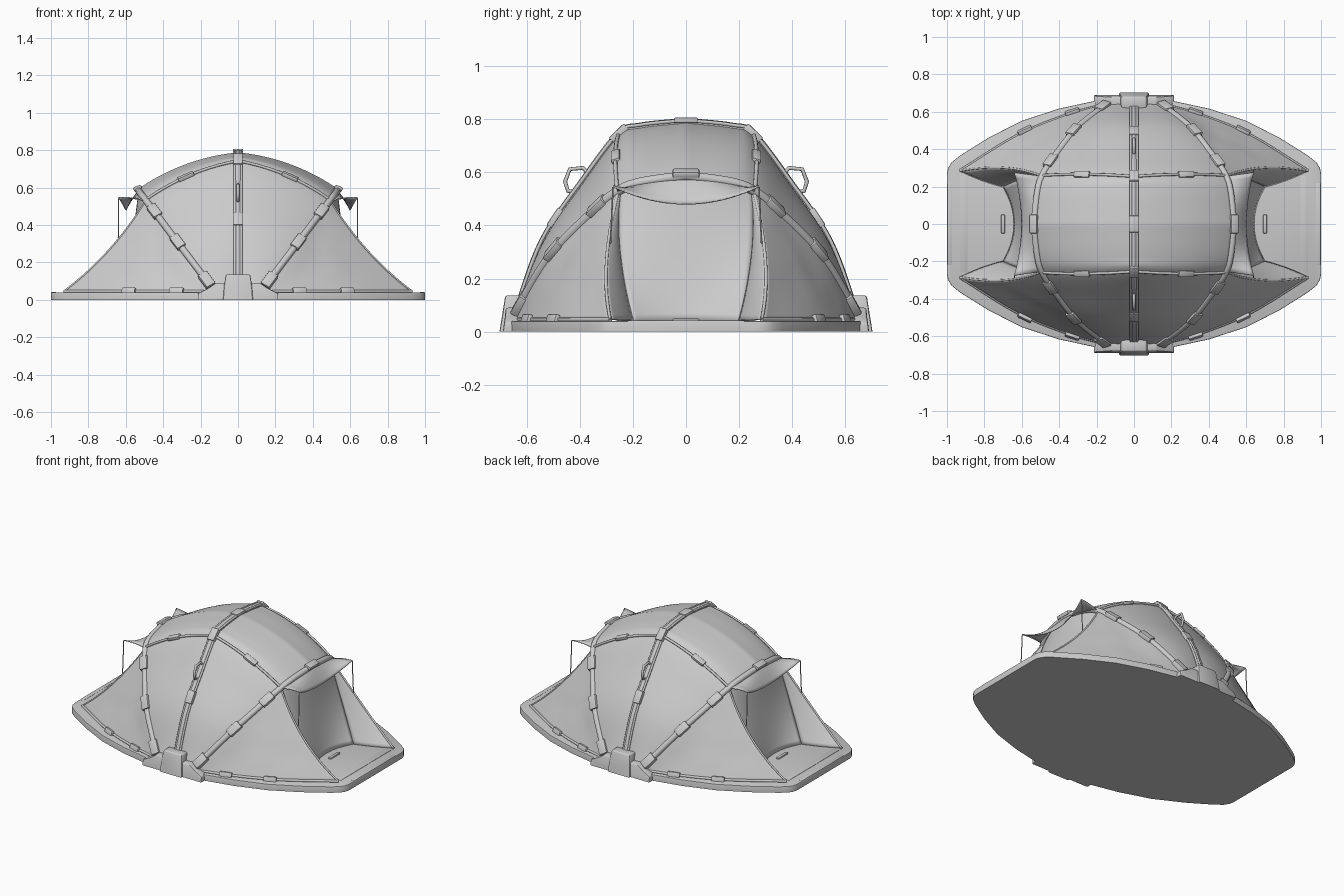
import bpy, bmesh
from mathutils import Vector, Matrix, noise

if "Cube" in bpy.data.objects:
    bpy.data.objects.remove(bpy.data.objects["Cube"])


def finish(ob, smooth=40):
    bpy.context.view_layer.objects.active = ob
    bpy.ops.object.select_all(action='DESELECT')
    ob.select_set(True)
    bpy.ops.object.shade_smooth_by_angle(angle=smooth * 3.14159 / 180)
    return ob


def add_mesh(name, bm):
    bmesh.ops.recalc_face_normals(bm, faces=bm.faces)
    me = bpy.data.meshes.new(name)
    bm.to_mesh(me)
    bm.free()
    ob = bpy.data.objects.new(name, me)
    bpy.context.collection.objects.link(ob)
    return ob


def mirror(ob, x=True, y=True):
    m = ob.modifiers.new("mirror", 'MIRROR')
    m.use_axis = (x, y, False)
    m.merge_threshold = 0.002


def spline(pts, t):
    # Catmull-Rom through pts, t runs over 0..1
    n = len(pts) - 1
    i = min(int(t * n), n - 1)
    f = t * n - i
    P = [Vector(p) for p in pts]
    b, c = P[i], P[i + 1]
    a = P[i - 1] if i else 2 * b - c
    d = P[i + 2] if i + 2 <= n else 2 * c - b
    return 0.5 * (2 * b + (c - a) * f + (2 * a - 5 * b + 4 * c - d) * f * f + (3 * b - a - 3 * c + d) * f ** 3)


def sheet(name, f, nu=30, nv=20, sx=True, sy=True, thick=0.006):
    bm = bmesh.new()
    g = [[bm.verts.new(f(i / nu, j / nv)) for j in range(nv + 1)] for i in range(nu + 1)]
    for i in range(nu):
        for j in range(nv):
            bm.faces.new((g[i][j], g[i + 1][j], g[i + 1][j + 1], g[i][j + 1]))
    bmesh.ops.remove_doubles(bm, verts=bm.verts, dist=1e-5)
    ob = finish(add_mesh(name, bm))
    mirror(ob, sx, sy)
    s = ob.modifiers.new("cloth", 'SOLIDIFY')
    s.thickness, s.offset = thick, 0
    return ob


def tube(name, pts, r, sx=(1,), sy=(1,)):
    for a in sx:
        for b in sy:
            cu = bpy.data.curves.new(name, 'CURVE')
            cu.dimensions = '3D'
            cu.bevel_depth, cu.bevel_resolution, cu.use_fill_caps = r, 2, True
            sp = cu.splines.new('POLY')
            sp.points.add(len(pts) - 1)
            for p, q in zip(sp.points, pts):
                p.co = (q[0] * a, q[1] * b, q[2], 1)
            sp.use_smooth = True
            bpy.context.collection.objects.link(bpy.data.objects.new(name, cu))


def box(name, loc, size, along=(1, 0, 0), out=(0, 0, 1), mx=True, my=True, bevel=0.006):
    x = Vector(along).normalized()
    y = Vector(out).cross(x).normalized()
    z = x.cross(y)
    bm = bmesh.new()
    bmesh.ops.create_cube(bm, size=1, matrix=Matrix.Diagonal((*size, 1)))
    m = Matrix((x, y, z)).transposed().to_4x4()
    m.translation = Vector(loc)
    bm.transform(m)
    bmesh.ops.bevel(bm, geom=bm.edges[:], offset=min(bevel, min(size) * .3), segments=2, affect='EDGES', profile=.5)
    ob = finish(add_mesh(name, bm))
    mirror(ob, mx, my)
    ob.modifiers["mirror"].use_mirror_merge = False


def prism(name, prof, y0, y1, lean):
    bm = bmesh.new()
    f = bm.faces.new([bm.verts.new((x, y0, z)) for x, z in prof])
    r = bmesh.ops.extrude_face_region(bm, geom=[f])
    for v in [e for e in r['geom'] if isinstance(e, bmesh.types.BMVert)]:
        v.co.y = y1
    for v in bm.verts:
        v.co.y -= lean * v.co.z
    bmesh.ops.bevel(bm, geom=[e for e in bm.edges if max(v.co.z for v in e.verts) > .02],
                    offset=.008, segments=2, affect='EDGES', profile=.5)
    mirror(finish(add_mesh(name, bm)), False, True)


# Pole paths, foot to crown; the fourth point is the roof ridge
MID = [(0, y, z) for y, z in ((.64, .05), (.535, .335), (.385, .56), (.25, .737), (.17, .767), (0, .785))]
END = [(.15 + .385 * (z - .08) / .508, y, z) for y, z in
       ((.64, .07), (.51, .285), (.345, .455), (.255, .53), (.17, .563), (0, .588))]
HEM = [(.15, .64, .045), (.35, .585, .045), (.62, .475, .045), (.93, .285, .045)]


def roof(u, v):
    p = spline(MID, u).lerp(spline(END, u), v)
    out = Vector((p.x * .5, p.y * .8, p.z)).normalized()
    return p + out * (.15 * v * (1 - v) * min(1, .25 + u))


def wing(u, v):
    a = spline(END, u * .6)
    p = a.lerp(spline(HEM, u), v)
    k = v * (1 - v) * u
    n = noise.noise(p * 7) * .016 * k * 4 * (1 - u)
    return p + Vector((-.075 * k + n, .12 * k * u + n, -.1 * k))


def arch_top(y):
    z = .582 - .058 * (y / .255) ** 2
    return Vector((.15 + .385 * (z - .08) / .508, y, z))


def door(u, v):
    b = Vector((.64 + .06 * u * u, .2 * u, .042))
    p = b.lerp(arch_top(.255 * u), v)
    k = v * (1 - v)
    return p + Vector((-.06 * k, .08 * k * u, 0))


# Floor slab
quarter = [(1, .27), (.994, .3), (.975, .33), (.93, .366), (.78, .46), (.6, .552), (.4, .617), (.2, .66)]
ring = quarter + [(0, .682)] + [(-x, y) for x, y in quarter[::-1]]
ring += [(-x, -y) for x, y in ring]
bm = bmesh.new()
face = bm.faces.new([bm.verts.new((x, y, 0)) for x, y in ring])
r = bmesh.ops.extrude_face_region(bm, geom=[face])
top = [v for v in r['geom'] if isinstance(v, bmesh.types.BMVert)]
for v in top:
    v.co.z = .04
bmesh.ops.bevel(bm, geom=[e for e in bm.edges if all(v.co.z > .03 for v in e.verts)],
                offset=.005, segments=2, affect='EDGES', profile=.5)
finish(add_mesh("floor_slab", bm), 30)
box("porch_edge_strip", (.985, 0, .022), (.028, .44, .04), my=False, bevel=.004)
box("porch_step", (.91, 0, .039), (.04, .52, .006), my=False, bevel=.002)
box("porch_clip", (.7, 0, .043), (.02, .1, .012), my=False)

# Fabric panels
sheet("roof_panel", roof, 50, 20)
sheet("side_wing", wing, 36, 24)
sheet("door_panel", lambda u, v: door(u * 2 - 1, v), 24, 20, True, False)
sheet("porch_inner_wall", lambda u, v: wing(1, v).lerp(door(1, 1 - v), u)
      + Vector((0, -.03 * u * (1 - u), 0)), 8, 24)


def awning(u, v):
    y = u * 2 - 1
    tip = Vector((.6 + .04 * y * y, .275 * y, .48 + .068 * y * y))
    return arch_top(.255 * y).lerp(tip, v) + Vector((0, 0, .03 * v * (1 - v)))


sheet("awning", awning, 20, 8, True, False)
tube("awning_cord", [(.638, .275, .545), (.64, .285, .33)], .003, (1, -1), (1, -1))

# Bent poles
both = (1, -1)
N = 40


def full(pts):
    half = [spline(pts, i / N) for i in range(N + 1)]
    return half + [Vector((p.x, -p.y, p.z)) for p in half[-2::-1]]


tube("middle_pole", full(MID), .021)
tube("end_pole", full(END), .019, both)
for s in both:
    tube("middle_pole_seam", [p + Vector((s * .017, p.y * .015, .012)) for p in full(MID)], .007)
tube("ridge_rod", [roof(.6, i / 20) + Vector((0, .004, .006)) for i in range(21)], .008, both, both)
tube("wing_edge_piping", [wing(1, i / 20) for i in range(21)], .006, both, both)
tube("hem_rod", [spline(HEM, i / 20) for i in range(21)], .008, both, both)
tube("door_top_piping", [arch_top(-.255 + .51 * i / 20) for i in range(21)], .008, both)


# Clips along the poles, rods and hems
def clips(name, f, ts, size=(.08, .05, .02), lift=.008, mx=True, my=True):
    for t in ts:
        p = f(t)
        d = f(min(t + .01, 1)) - f(max(t - .01, 0))
        o = Vector((p.x * .6, p.y, p.z + .15)).normalized()
        box(name, p + o * lift, size, d, o, mx, my)


clips("middle_pole_clip", lambda t: spline(MID, t), (.27, .6), (.08, .05, .03), .01, False)
clips("end_pole_clip", lambda t: spline(END, t), (.22, .42), (.09, .052, .03))
clips("ridge_clip", lambda t: roof(.6, t), (.55,), (.09, .035, .022))
clips("hem_clip", lambda t: spline(HEM, t), (.3, .62), (.08, .035, .022))
box("middle_crown_clip", (0, 0, .797), (.055, .09, .02), mx=False, my=False)
box("end_crown_clip", (.537, 0, .597), (.045, .1, .024), (.9, 0, -.35), (.35, 0, .9), True, False)

# Carry loops on the middle pole
loop = [(0, .41, .525), (0, .445, .53), (0, .456, .565), (0, .438, .612), (0, .388, .617), (0, .365, .59)]
tube("carry_loop", loop, .008, (1,), both)

# Hub where the poles meet on each side
prism("pole_hub", [(-.08, 0), (.08, 0), (.075, .07), (.066, .136), (-.066, .136), (-.075, .07)], .64, .703, .16)
prism("pole_hub_wings", [(-.215, 0), (.215, 0), (.215, .035), (.16, .062), (.12, .09), (-.12, .09),
                         (-.16, .062), (-.215, .035)], .635, .69, .12)
for s in both:
    box("pole_socket", Vector(spline(END, .03)), (.09, .055, .045),
        spline(END, .1) - spline(END, 0), (0, 1, .5))
    break
